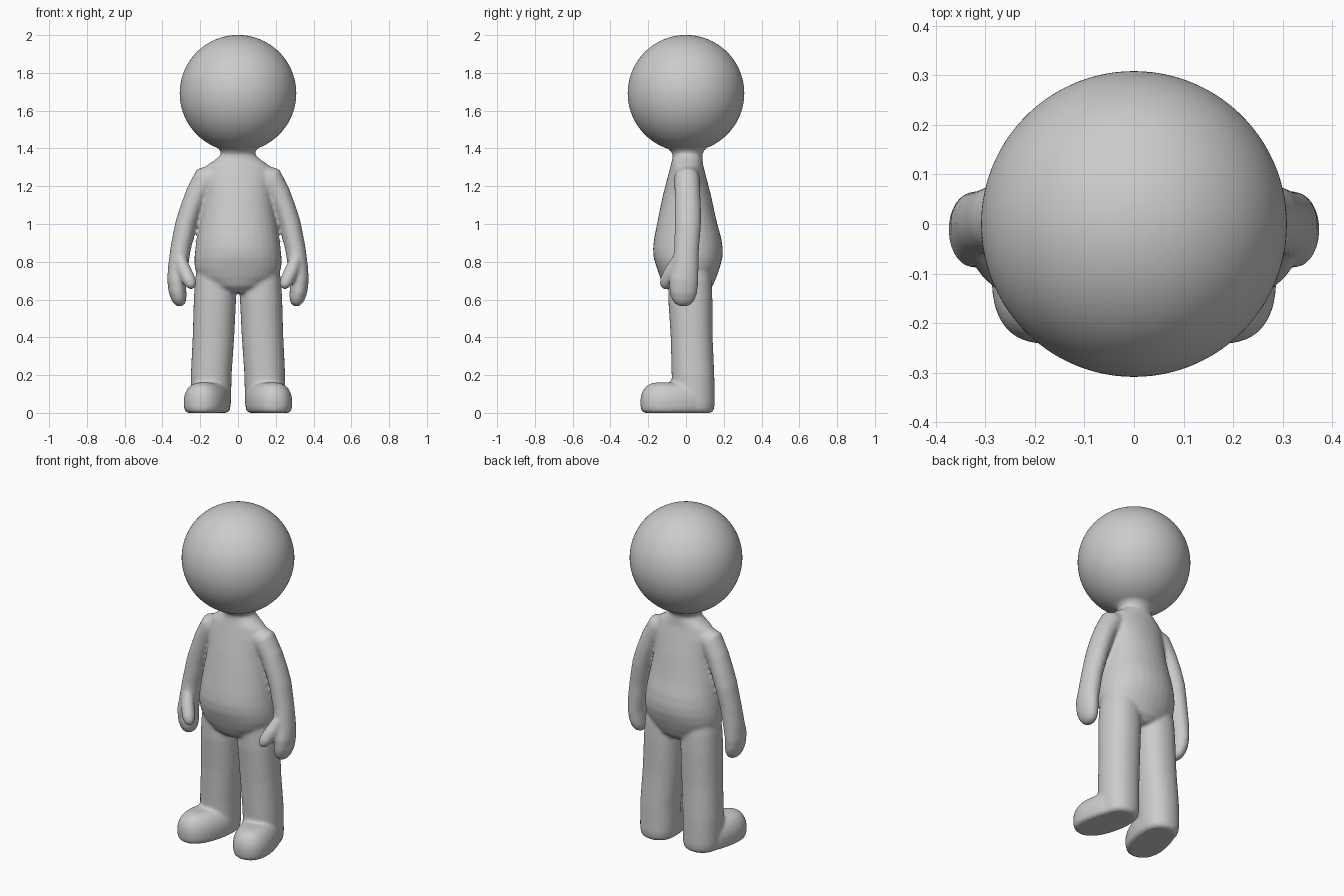
import bpy, bmesh
from math import sin, cos, pi, radians
from mathutils import Vector, Matrix

N = 32
bm = bmesh.new()


def loft(rings, side=1, flat=True, yaw=0, power=2.0):
    """Skin rings (x, y, z, half_width, half_depth); flat keeps them horizontal."""
    turn = Matrix.Rotation(radians(yaw), 3, 'Z')
    pts = [Vector(r[:3]) for r in rings]
    loops = []
    for i, (c, r) in enumerate(zip(pts, rings)):
        u, v = turn @ Vector((1, 0, 0)), turn @ Vector((0, 1, 0))
        if not flat:
            t = (pts[min(i + 1, len(pts) - 1)] - pts[max(i - 1, 0)]).normalized()
            v = Vector((0, 1, 0))
            v = (v - t * v.dot(t)).normalized()
            u = v.cross(t)
        loop = []
        for k in range(N):
            a = 2 * pi * k / N
            ca, sa = cos(a), sin(a)
            ca = abs(ca) ** (2 / power) * (1 if ca > 0 else -1)
            sa = abs(sa) ** (2 / power) * (1 if sa > 0 else -1)
            p = c + u * (r[3] * ca) + v * (r[4] * sa)
            loop.append(bm.verts.new((p.x * side, p.y, p.z)))
        loops.append(loop)
    for l0, l1 in zip(loops, loops[1:]):
        for k in range(N):
            j = (k + 1) % N
            bm.faces.new((l0[k], l0[j], l1[j], l1[k]))
    bm.faces.new(loops[0])
    bm.faces.new(loops[-1])


# Head
bmesh.ops.create_uvsphere(bm, u_segments=96, v_segments=64, radius=0.309,
                          matrix=Matrix.Translation((0, 0, 1.692)))

# Neck and pear-shaped torso
loft([(0, 0, 1.43, .13, .13), (0, .005, 1.395, .10, .095), (0, .008, 1.37, .086, .078),
      (0, .008, 1.345, .115, .08), (0, .005, 1.31, .165, .086), (0, .005, 1.25, .18, .102),
      (0, .005, 1.15, .18, .128), (0, .005, 1.07, .192, .145), (0, .006, 1.0, .205, .160),
      (0, .009, .93, .217, .177), (0, .01, .87, .226, .185), (0, .011, .82, .231, .182),
      (0, .012, .77, .230, .168), (0, .012, .72, .212, .150), (0, .013, .67, .155, .128),
      (0, .015, .635, .07, .09)], power=2.1)

# Foot outline shrinks toward the sole edge and the rounded top
foot = [(0, .022), (.007, .008), (.03, .001), (.07, 0), (.10, .006), (.125, .018),
        (.145, .035), (.157, .06), (.161, .08)]

for s in (1, -1):
    # Leg
    loft([(.118, .02, .80, .095, .10), (.12, .022, .70, .108, .114), (.122, .023, .6, .112, .117),
          (.130, .03, .4, .110, .111), (.142, .037, .2, .108, .113), (.143, .04, .05, .106, .113),
          (.143, .04, .012, .10, .107), (.143, .04, 0, .085, .092)], s, power=2.2)
    # Foot
    loft([(.163, -.05, z, .115 - i, .195 - i) for z, i in foot], s, yaw=14, power=2.3)
    # Arm and mitten hand
    loft([(.10, .005, 1.275, .05, .06), (.17, .005, 1.24, .070, .068), (.218, .008, 1.16, .060, .068),
          (.25, .01, 1.08, .057, .070), (.276, .01, 1.0, .057, .070), (.304, .003, .87, .054, .066),
          (.318, -.003, .77, .053, .070), (.325, -.012, .70, .050, .077), (.320, -.014, .64, .047, .074),
          (.311, -.014, .60, .040, .062), (.304, -.014, .577, .028, .044),
          (.301, -.014, .565, .012, .02)], s, flat=False)
    # Thumb
    loft([(.305, -.045, .81, .032, .032), (.280, -.08, .745, .038, .038),
          (.258, -.103, .70, .036, .036), (.246, -.112, .675, .029, .029),
          (.240, -.116, .657, .013, .013)], s, flat=False)

bmesh.ops.recalc_face_normals(bm, faces=bm.faces[:])
mesh = bpy.data.meshes.new("figure_body")
bm.to_mesh(mesh)
bm.free()
body = bpy.data.objects.new("figure_body", mesh)
bpy.context.collection.objects.link(body)

# Fuse all parts into one soft skin
fuse = body.modifiers.new("fuse", 'REMESH')
fuse.mode = 'VOXEL'
fuse.voxel_size = 0.009
fuse.use_smooth_shade = True
soften = body.modifiers.new("soften", 'SMOOTH')
soften.factor = 0.5
soften.iterations = 10
